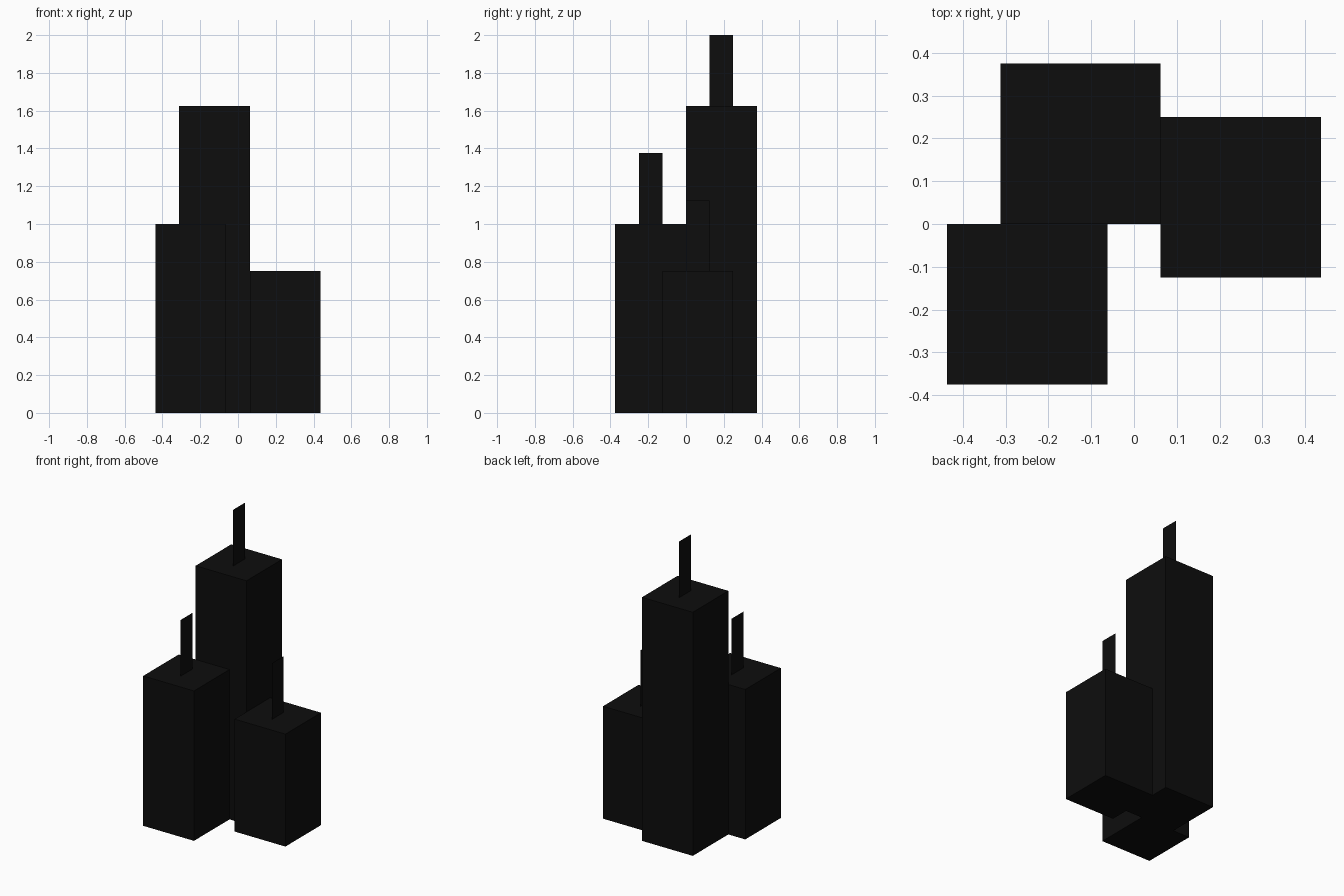
import bpy
import bmesh

cube = bpy.data.objects.get("Cube")
if cube:
    bpy.data.objects.remove(cube, do_unlink=True)

# Single near-black colour
black = bpy.data.materials.new("near_black")
black.use_nodes = True
colour = (0.004, 0.004, 0.004, 1.0)
black.diffuse_color = colour
black.node_tree.nodes["Principled BSDF"].inputs["Base Color"].default_value = colour

WIDTH = 0.375        # side of each square tower
FIN_WIDTH = 0.125    # depth of each flat mast
FIN_HEIGHT = 0.375


def add_object(name, bm, location):
    mesh = bpy.data.meshes.new(name)
    bm.to_mesh(mesh)
    bm.free()
    mesh.materials.append(black)
    obj = bpy.data.objects.new(name, mesh)
    obj.location = location
    bpy.context.collection.objects.link(obj)
    return obj


def add_tower(name, x, y, height):
    # Square block standing on the ground
    bm = bmesh.new()
    bmesh.ops.create_cube(bm, size=1.0)
    bmesh.ops.scale(bm, vec=(WIDTH, WIDTH, height), verts=bm.verts)
    bmesh.ops.translate(bm, vec=(0, 0, height / 2), verts=bm.verts)
    add_object(name + "_block", bm, (x, y, 0))

    # Paper-thin mast in the middle of the roof, facing sideways
    bm = bmesh.new()
    h = FIN_WIDTH / 2
    corners = [(-h, 0), (h, 0), (h, FIN_HEIGHT), (-h, FIN_HEIGHT)]
    bm.faces.new([bm.verts.new((0, cy, cz)) for cy, cz in corners])
    add_object(name + "_mast", bm, (x, y, height))


# Centre x, centre y and roof height of each tower
for name, x, y, height in (
    ("tall_tower", -0.125, 0.1875, 1.625),
    ("middle_tower", -0.25, -0.1875, 1.0),
    ("short_tower", 0.25, 0.0625, 0.75),
):
    add_tower(name, x, y, height)
